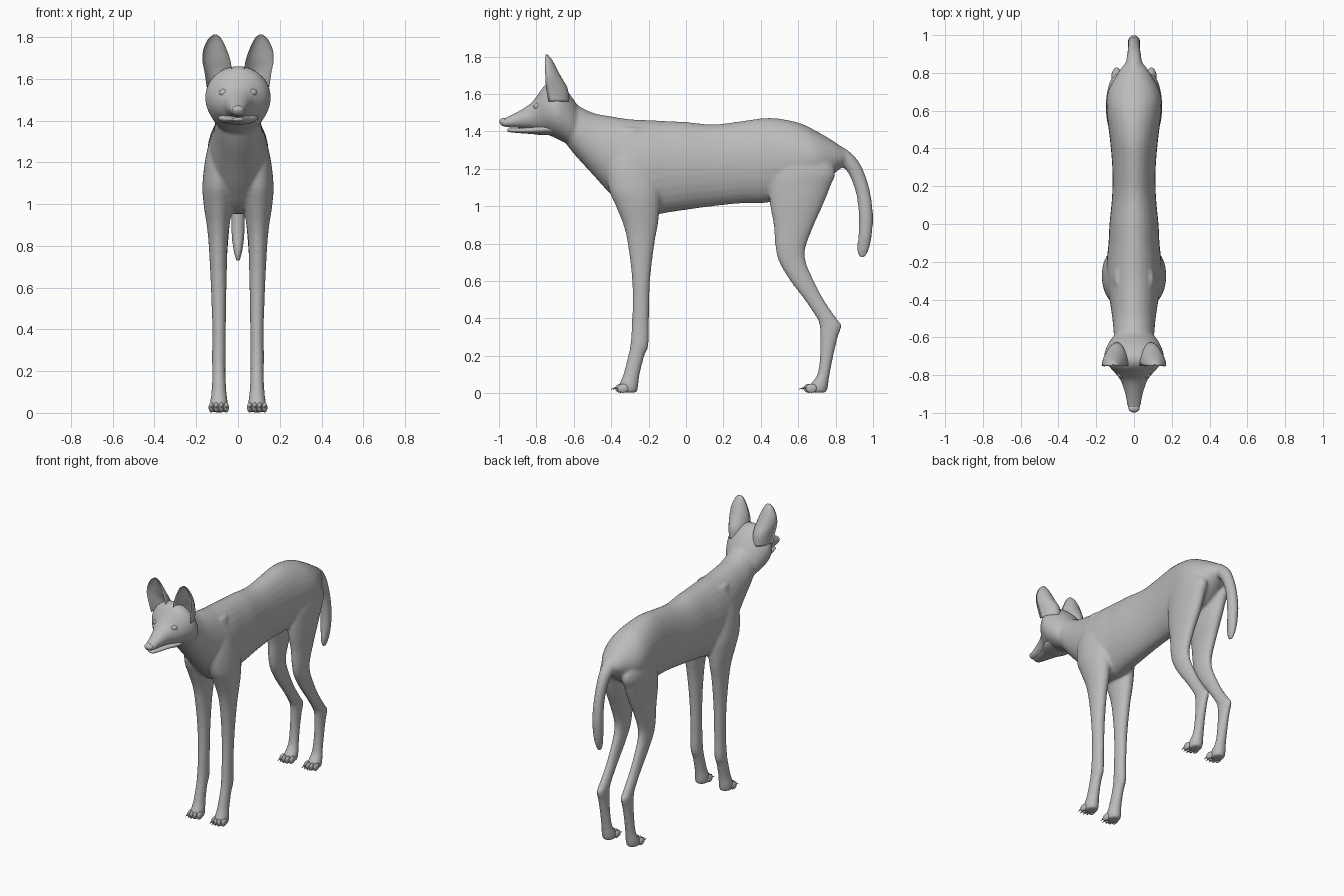
import bpy, bmesh, math
from mathutils import Vector

cube = bpy.data.objects.get("Cube")
if cube:
    bpy.data.objects.remove(cube, do_unlink=True)

fur = bpy.data.materials.new("grey_fur")
fur.use_nodes = True
colour = (0.5, 0.5, 0.5, 1)
fur.diffuse_color = colour
fur.node_tree.nodes["Principled BSDF"].inputs["Base Color"].default_value = colour


def spline(sections, steps=4):
    """Catmull-Rom interpolation of section tuples."""
    vecs = [Vector(s) for s in sections]
    result = []
    for i in range(len(vecs) - 1):
        b, c = vecs[i], vecs[i + 1]
        a, d = vecs[max(i - 1, 0)], vecs[min(i + 2, len(vecs) - 1)]
        for k in range(steps):
            t = k / steps
            result.append(b + (c - a) * t / 2
                          + (a - b * 2.5 + c * 2 - d / 2) * t * t
                          + ((b - c) * 3 + d - a) * t * t * t / 2)
    return result + [vecs[-1]]


def skin(bm, rings):
    """Join closed rings of points into a capped tube."""
    rows = [[bm.verts.new(p) for p in ring] for ring in rings]
    n = len(rows[0])
    for low, high in zip(rows, rows[1:]):
        for i in range(n):
            j = (i + 1) % n
            bm.faces.new((low[i], low[j], high[j], high[i]))
    bm.faces.new(rows[0])
    bm.faces.new(rows[-1])


def ellipse(centre, u, v, sides=28):
    angles = [math.tau * i / sides for i in range(sides)]
    return [centre + u * math.cos(a) + v * math.sin(a) for a in angles]


def loft_along_y(bm, sections):
    """Sections: y, bottom, top, half width."""
    skin(bm, [ellipse(Vector((0, y, (lo + hi) / 2)), Vector((w, 0, 0)),
                      Vector((0, 0, (hi - lo) / 2)))
              for y, lo, hi, w in spline(sections)])


def loft_leg(bm, sections, side):
    """Sections: z, front, back, inner x, outer x."""
    skin(bm, [ellipse(Vector((side * (xi + xo) / 2, (f + b) / 2, z)),
                      Vector(((xo - xi) / 2, 0, 0)), Vector((0, (b - f) / 2, 0)))
              for z, f, b, xi, xo in spline(sections)])


def loft_path(bm, sections):
    """Sections: y, z, half width, half thickness, along a path in the yz plane."""
    pts = spline(sections)
    rings = []
    for i, (y, z, w, h) in enumerate(pts):
        step = pts[min(i + 1, len(pts) - 1)] - pts[max(i - 1, 0)]
        normal = Vector((0, -step[1], step[0])).normalized()
        rings.append(ellipse(Vector((0, y, z)), Vector((w, 0, 0)), normal * h))
    skin(bm, rings)


def finish(bm, name):
    bmesh.ops.recalc_face_normals(bm, faces=bm.faces)
    mesh = bpy.data.meshes.new(name)
    bm.to_mesh(mesh)
    bm.free()
    mesh.materials.append(fur)
    for p in mesh.polygons:
        p.use_smooth = True
    obj = bpy.data.objects.new(name, mesh)
    bpy.context.collection.objects.link(obj)
    return obj


def ball(name, place, size, turn=0):
    bpy.ops.mesh.primitive_uv_sphere_add(segments=20, ring_count=12, location=place,
                                         rotation=(0, 0, turn))
    obj = bpy.context.object
    obj.name = name
    obj.scale = size
    obj.data.materials.append(fur)
    bpy.ops.object.shade_smooth()


# Trunk, neck and head
body = bmesh.new()
loft_along_y(body, [
    (-.66, 1.36, 1.58, .09), (-.6, 1.28, 1.55, .105), (-.5, 1.17, 1.5, .115),
    (-.4, 1.06, 1.48, .13), (-.3, .97, 1.465, .145), (-.2, .95, 1.46, .145),
    (-.1, .965, 1.455, .135), (0, .98, 1.45, .13), (.15, 1.0, 1.437, .116),
    (.3, 1.015, 1.455, .115), (.45, 1.02, 1.472, .128), (.6, 1.06, 1.447, .145),
    (.7, 1.1, 1.4, .138), (.8, 1.18, 1.34, .085), (.86, 1.23, 1.29, .04)])
loft_along_y(body, [
    (-.56, 1.33, 1.5, .07), (-.6, 1.32, 1.57, .115), (-.65, 1.34, 1.63, .145),
    (-.7, 1.365, 1.66, .158), (-.75, 1.385, 1.65, .135), (-.79, 1.395, 1.6, .1),
    (-.83, 1.41, 1.55, .07), (-.9, 1.418, 1.505, .047), (-.96, 1.422, 1.475, .036),
    (-.985, 1.428, 1.465, .028), (-.997, 1.44, 1.455, .012)])

# Legs
front_leg = [
    (1.42, -.34, -.24, .05, .1), (1.25, -.42, -.18, .02, .15),
    (1.1, -.415, -.14, .02, .17), (1.0, -.375, -.14, .025, .165),
    (.9, -.335, -.15, .04, .15), (.8, -.312, -.168, .05, .14),
    (.6, -.288, -.192, .055, .13), (.4, -.288, -.198, .058, .123),
    (.26, -.298, -.2, .058, .125), (.2, -.31, -.222, .06, .123),
    (.1, -.335, -.248, .055, .127), (.04, -.36, -.255, .048, .135),
    (.003, -.355, -.262, .053, .13)]
hind_leg = [
    (1.36, .53, .68, .04, .11), (1.2, .46, .795, .02, .146),
    (1.1, .445, .77, .02, .147), (1.0, .45, .73, .025, .143),
    (.9, .468, .685, .04, .136), (.78, .478, .64, .05, .13),
    (.7, .498, .642, .055, .125), (.6, .557, .685, .06, .12),
    (.5, .633, .737, .062, .118), (.4, .7, .805, .062, .12),
    (.36, .713, .832, .063, .121), (.3, .718, .812, .063, .121),
    (.2, .716, .788, .062, .122), (.1, .702, .768, .057, .126),
    (.04, .66, .76, .048, .135), (.003, .655, .752, .053, .13)]
for side in (1, -1):
    loft_leg(body, front_leg, side)
    loft_leg(body, hind_leg, side)

# Tail
loft_path(body, [
    (.76, 1.3, .05, .05), (.84, 1.26, .045, .046), (.9, 1.2, .036, .04),
    (.945, 1.08, .032, .038), (.962, .95, .034, .038), (.957, .84, .03, .036),
    (.946, .77, .02, .032), (.94, .725, .008, .018)])

wolf_body = finish(body, "body")
remesh = wolf_body.modifiers.new("blend", 'REMESH')
remesh.mode = 'VOXEL'
remesh.voxel_size = .009
remesh.use_smooth_shade = True
smooth = wolf_body.modifiers.new("soften", 'SMOOTH')
smooth.factor = .5
smooth.iterations = 8

# Lower jaw
jaw = bmesh.new()
loft_along_y(jaw, [
    (-.955, 1.402, 1.41, .012), (-.945, 1.396, 1.415, .026), (-.9, 1.391, 1.416, .038),
    (-.83, 1.386, 1.425, .058), (-.77, 1.38, 1.44, .09), (-.7, 1.38, 1.45, .1)])
finish(jaw, "lower_jaw")

# Cupped ears: crescent sections (z, x, front y, half width, depth)
ear_sections = [
    (1.56, .09, -.735, .06, .11), (1.63, .094, -.748, .066, .115),
    (1.69, .104, -.752, .067, .085), (1.74, .11, -.753, .056, .06),
    (1.78, .111, -.753, .038, .038), (1.8, .11, -.752, .024, .022),
    (1.812, .109, -.75, .006, .008)]
for side, label in ((1, "left"), (-1, "right")):
    ear = bmesh.new()
    rings = []
    for z, x, y, w, d in spline(ear_sections):
        angles = [math.pi * i / 12 for i in range(13)]
        back = [(math.cos(a), math.sin(a)) for a in angles]
        cup = [(-c * .97, s * .6) for c, s in back[1:-1]]
        rings.append([Vector((side * (x + w * c), y + d * s, z)) for c, s in back + cup])
    skin(ear, rings)
    finish(ear, label + "_ear")

    # Eyes
    ball(label + "_eye", (side * .07, -.797, 1.533), (.022, .016, .018), side * .5)

    # Toes and claws
    for foot, toe_y in (("front", -.355), ("hind", .652)):
        for i in range(4):
            off = (i - 1.5) * .024
            x = side * (.092 + off)
            y = toe_y + abs(off) * .5
            name = f"{label}_{foot}_toe_{i + 1}"
            ball(name, (x, y, .026), (.0125, .03, .024))
            bpy.ops.mesh.primitive_cone_add(vertices=10, radius1=.007, radius2=.001,
                                            depth=.035, location=(x, y - .036, .026),
                                            rotation=(math.radians(105), 0, 0))
            claw = bpy.context.object
            claw.name = name.replace("toe", "claw")
            claw.data.materials.append(fur)
            bpy.ops.object.shade_smooth_by_angle()

# Nose pad
ball("nose", (0, -.975, 1.452), (.03, .023, .02))
